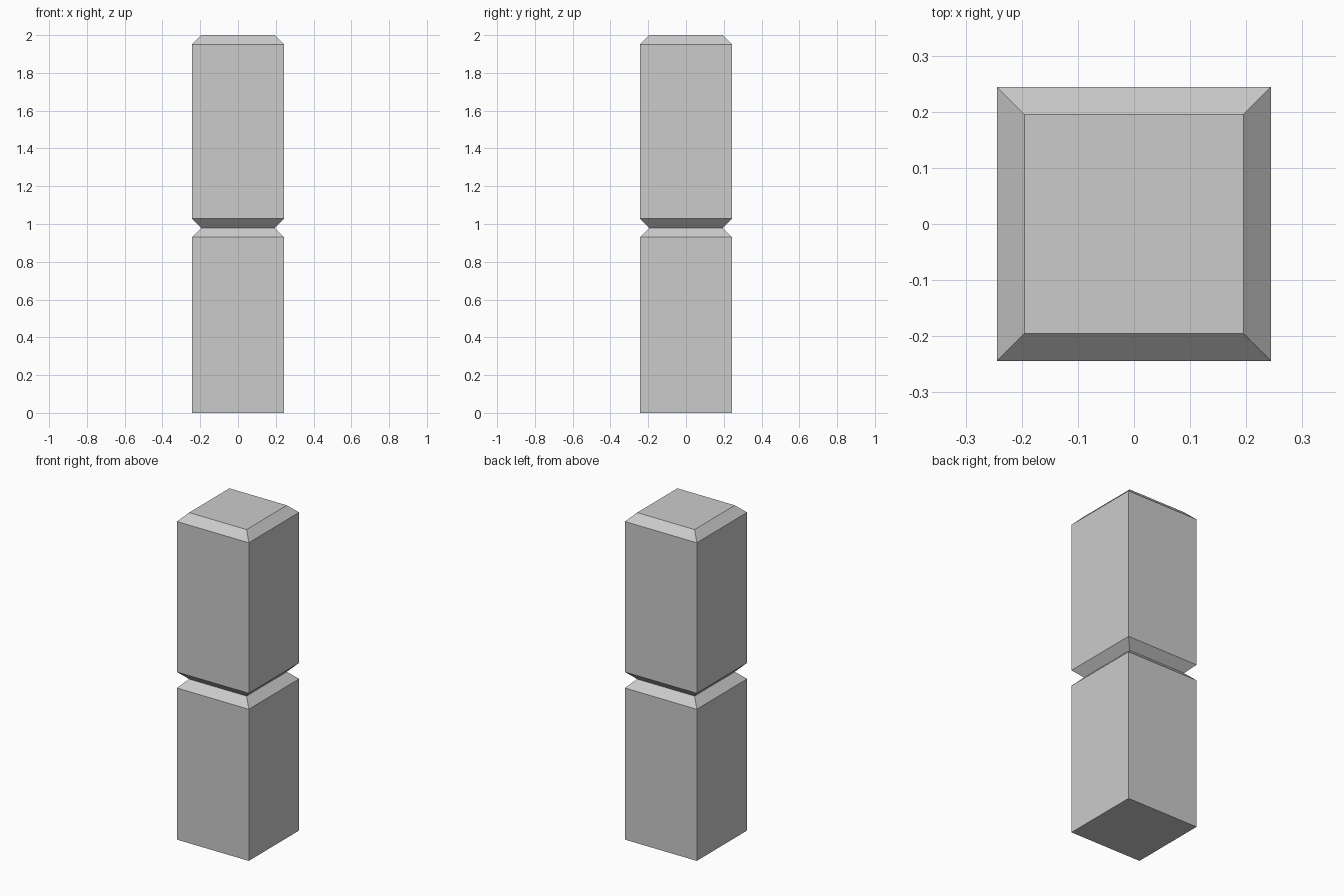
import bpy, bmesh

if "Cube" in bpy.data.objects:
    bpy.data.objects.remove(bpy.data.objects["Cube"])

W, C = 0.244, 0.049   # half width and chamfer size

# Half width and height of each square ring, bottom to top
PROFILE = [(W, 0.0), (W, 0.93), (W - C, 0.979), (W, 1.028), (W, 2.0 - C), (W - C, 2.0)]


def square_post(name, profile):
    bm = bmesh.new()
    rings = [[bm.verts.new((sx * r, sy * r, z))
              for sx, sy in ((-1, -1), (1, -1), (1, 1), (-1, 1))] for r, z in profile]
    for low, high in zip(rings, rings[1:]):
        for i in range(4):
            j = (i + 1) % 4
            bm.faces.new((low[i], low[j], high[j], high[i]))
    bm.faces.new(rings[0][::-1])
    bm.faces.new(rings[-1])
    mesh = bpy.data.meshes.new(name)
    bm.to_mesh(mesh)
    bm.free()
    obj = bpy.data.objects.new(name, mesh)
    bpy.context.collection.objects.link(obj)
    return obj


# Square pillar with chamfered top and a V-groove around the middle
square_post("notched_pillar", PROFILE)
